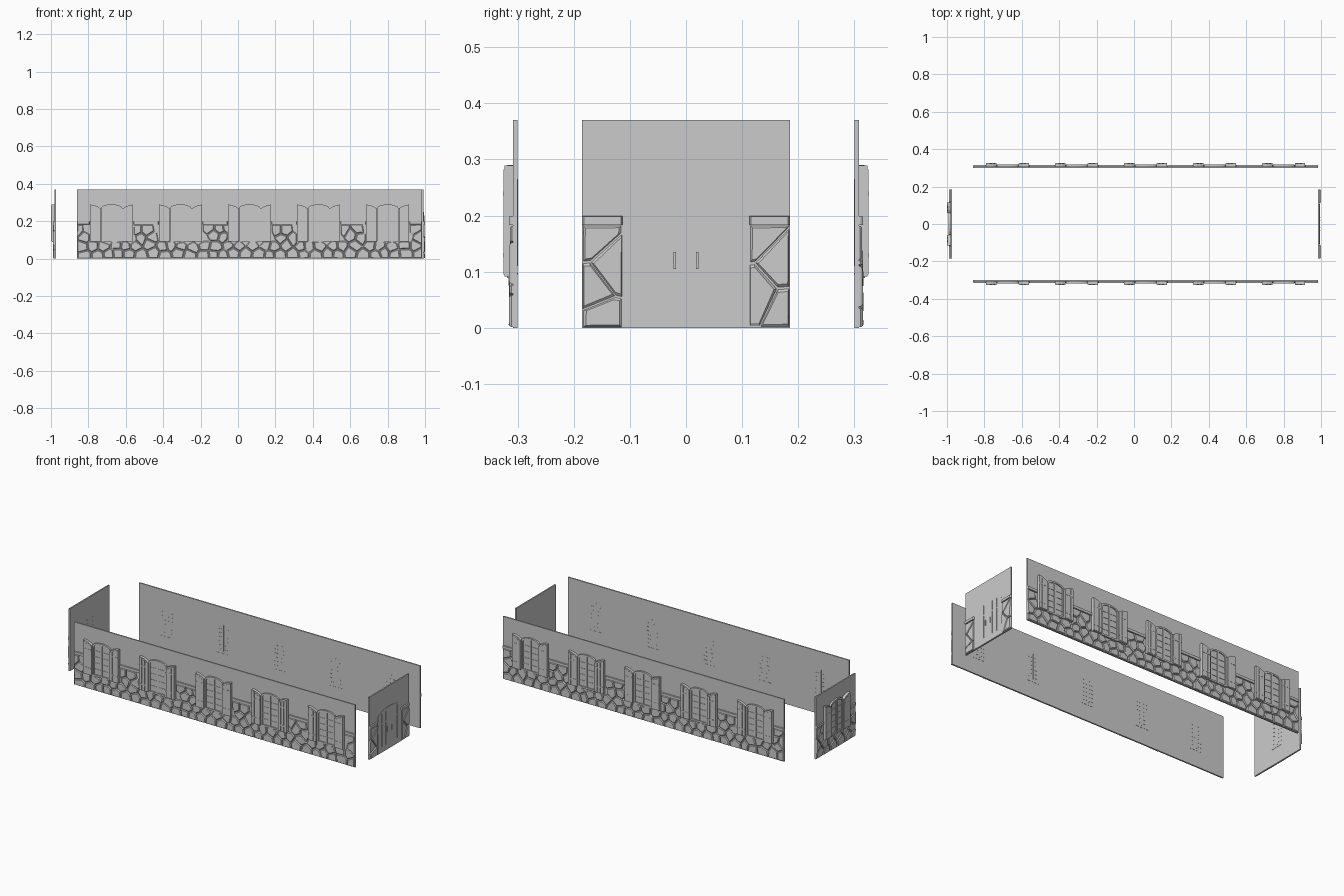
import bpy, bmesh, math, random
from mathutils import Matrix, Vector

if "Cube" in bpy.data.objects:
    bpy.data.objects.remove(bpy.data.objects["Cube"])

random.seed(7)
H, T = 0.37, 0.008           # wall height and thickness
BAY, SILL, TRIM = 0.117, 0.095, 0.183

grey = bpy.data.materials.new("plain grey")
grey.diffuse_color = (0.6, 0.6, 0.6, 1)
grey.use_nodes = True
grey.node_tree.nodes["Principled BSDF"].inputs["Base Color"].default_value = grey.diffuse_color


def prism(bm, pts, d0, d1, inset=0.0, tilt=0.0):
    """Extrude a (u, z) outline outward from depth d0 to d1, with a chamfered face."""
    cx = sum(p[0] for p in pts) / len(pts)
    cz = sum(p[1] for p in pts) / len(pts)
    rings = [[bm.verts.new((u, -d0, z)) for u, z in pts]]
    if inset:
        rings.append([bm.verts.new((u, -(d0 + (d1 - d0) * 0.55), z)) for u, z in pts])
    top = []
    for u, z in pts:
        v = Vector((cx - u, cz - z))
        k = min(inset / max(v.length, 1e-6), 0.5)
        top.append(bm.verts.new((u + v.x * k, -(d1 + tilt * (z - cz)), z + v.y * k)))
    rings.append(top)
    bm.faces.new(rings[0][::-1])
    bm.faces.new(top)
    n = len(pts)
    for a, b in zip(rings, rings[1:]):
        for i in range(n):
            j = (i + 1) % n
            bm.faces.new((a[i], a[j], b[j], b[i]))


def rect(u0, u1, z0, z1):
    return [(u0, z0), (u1, z0), (u1, z1), (u0, z1)]


def arch(hw, z0, spring, rise, n=8):
    top = [(hw * math.cos(math.pi * i / n), spring + rise * math.sin(math.pi * i / n))
           for i in range(n + 1)]
    return [(-hw, z0), (hw, z0)] + top


def moved(pts, u):
    return [(a + u, z) for a, z in pts]


def finish(name, bm, place):
    bmesh.ops.recalc_face_normals(bm, faces=bm.faces)
    me = bpy.data.meshes.new(name)
    bm.to_mesh(me)
    bm.free()
    me.materials.append(grey)
    ob = bpy.data.objects.new(name, me)
    ob.matrix_world = place
    bpy.context.collection.objects.link(ob)


def clip(poly, p, n):
    """Keep the part of a polygon where (q - p) . n <= 0."""
    out = []
    for a, b in zip(poly, poly[1:] + poly[:1]):
        da = (a[0] - p[0]) * n[0] + (a[1] - p[1]) * n[1]
        db = (b[0] - p[0]) * n[0] + (b[1] - p[1]) * n[1]
        if da <= 0:
            out.append(a)
        if da * db < 0:
            t = da / (da - db)
            out.append((a[0] + (b[0] - a[0]) * t, a[1] + (b[1] - a[1]) * t))
    return out


def masonry(bm, u0, u1, bays):
    """Irregular cell-shaped stones, kept clear of the window bays."""
    cols, rows = max(1, round((u1 - u0) / 0.062)), 4
    du, dz = (u1 - u0) / cols, TRIM / rows
    sites = [(u0 + (c + 0.5 + 0.25 * (-1) ** r + random.uniform(-.27, .27)) * du,
              (r + 0.5 + random.uniform(-.27, .27)) * dz)
             for r in range(rows) for c in range(cols)]
    for s in sites:
        in_bay = any(abs(s[0] - b) < BAY for b in bays)
        if in_bay and s[1] > SILL:
            continue
        poly = rect(u0, u1, 0, TRIM)
        for q in sites:
            if q != s and abs(q[0] - s[0]) < 0.3:
                n = (q[0] - s[0], q[1] - s[1])
                poly = clip(poly, ((s[0] + q[0]) / 2, (s[1] + q[1]) / 2), n)
        for b in bays:
            if in_bay or s[1] < 0.08:
                if any(abs(p[0] - b) < BAY for p in poly):
                    poly = clip(poly, (0, SILL), (0, 1))
            elif s[0] < b:
                poly = clip(poly, (b - BAY, 0), (1, 0))
            else:
                poly = clip(poly, (b + BAY, 0), (-1, 0))
        if len(poly) < 3:
            continue
        cx = sum(p[0] for p in poly) / len(poly)
        cz = sum(p[1] for p in poly) / len(poly)
        poly = [(cx + (a - cx) * 0.94, cz + (z - cz) * 0.94) for a, z in poly]
        prism(bm, poly, T - 0.002, random.uniform(0.0135, 0.0158), 0.005,
              random.uniform(-.02, .02))


def window(frame, shut, inner, u):
    # arched pane, surround, mullion and glazing bars
    prism(frame, moved(arch(0.058, SILL, 0.268, 0.022), u), T - .002, 0.0125)
    outer, hole = arch(0.058, SILL, 0.268, 0.022)[1:], arch(0.049, SILL, 0.261, 0.02)[1:]
    for i in range(len(outer) - 1):
        quad = [outer[i], outer[i + 1], hole[i + 1], hole[i]]
        prism(frame, moved(quad, u), 0.012, 0.018)
    prism(frame, moved([(-.058, SILL), (-.049, SILL), (-.049, .261), (-.058, .268)], u), 0.012, 0.018)
    prism(frame, rect(u - .005, u + .005, SILL, .281), 0.012, 0.017)
    prism(frame, rect(u - .058, u + .058, SILL - .006, SILL + .004), T - .002, 0.019)
    for k in range(1, 5):
        z = SILL + k * 0.036
        prism(frame, rect(u - .049, u + .049, z - .0015, z + .0015), 0.012, 0.0145)
    # open shutters, taller at the outer edge, with battens
    for s in (-1, 1):
        pts = [(.059, SILL - .004), (.115, SILL - .004), (.115, .289), (.096, .286), (.076, .279), (.059, .268)]
        prism(shut, [(u + s * a, z) for a, z in pts], T - .002, 0.0235)
        for a in (0.060, 0.079, 0.098):
            e = a + 0.0165
            top = 0.266 + (a - 0.060) * 0.42
            prism(shut, rect(min(u + s * a, u + s * e), max(u + s * a, u + s * e), SILL, top), 0.023, 0.0252)
        for z in (0.125, 0.235):
            prism(shut, rect(u + s * .087 - .027, u + s * .087 + .027, z, z + .008), 0.023, 0.026)
    # traces on the inner face
    prism(inner, rect(u - .04, u + .04, SILL, SILL + .003), -0.001, 0.001)
    prism(inner, rect(u - .003, u + .003, .11, .265), -0.001, 0.001)
    for k in range(6):
        for a in (-.03, -.015, .015, .03):
            z = 0.12 + k * 0.024
            prism(inner, rect(u + a - .004, u + a + .004, z, z + .002), -0.001, 0.001)


def build_wall(name, half, place, bays, door=False):
    bm = bmesh.new()
    prism(bm, rect(-half, half, 0, H), 0, T)
    finish(name + "_wall", bm, place)

    # stone facing and the ledge above it
    bm, ledge = bmesh.new(), bmesh.new()
    if door:
        spans = [(-half, -0.113), (0.113, half)]
        for a, b in spans:
            masonry(bm, a, b, [])
    else:
        masonry(bm, -half, half, bays)
        edges = [-half] + [e for b in bays for e in (b - BAY, b + BAY)] + [half]
        spans = list(zip(edges[::2], edges[1::2]))
    for a, b in spans:
        prism(ledge, rect(a, b, TRIM, 0.199), T - .002, 0.0158, 0.003)
    finish(name + "_stones", bm, place)
    finish(name + "_ledge", ledge, place)

    if bays:
        parts = [bmesh.new() for _ in range(3)]
        for b in bays:
            window(*parts, b)
        for p, bm in zip(("_window_frames", "_shutters", "_inner_bars"), parts):
            finish(name + p, bm, place)


def turned(angle, x, y):
    return Matrix.Translation((x, y, 0)) @ Matrix.Rotation(math.radians(angle), 4, 'Z')


bays = [-0.738, -0.369, 0, 0.369, 0.738]
build_wall("front", 0.9225, turned(0, 0.0625, -0.30), bays)
build_wall("back", 0.9225, turned(180, 0.0625, 0.30), bays)
build_wall("left_end", 0.185, turned(-90, -0.974, 0), [0])
right = turned(90, 0.984, 0)
build_wall("right_end", 0.185, right, [], door=True)

# arched double door with plank strips and handles
bm = bmesh.new()
prism(bm, arch(0.108, 0, 0.215, 0.035, 10), T - .002, T + .002)
finish("door", bm, right)
bm = bmesh.new()
for s in (-1, 1):
    for a in (0.034, 0.072):
        prism(bm, rect(s * a - .001, s * a + .001, .035, .168), T, T + .004)
        prism(bm, rect(s * a - .001, s * a + .001, .176, .23), T, T + .004)
prism(bm, rect(-.0008, .0008, 0, .249), T, T + .003)
finish("door_planks", bm, right)
bm = bmesh.new()
for s in (-1, 1):
    prism(bm, rect(s * .02 - .002, s * .02 + .002, .105, .135), T, T + .006)
finish("door_handles", bm, right)
